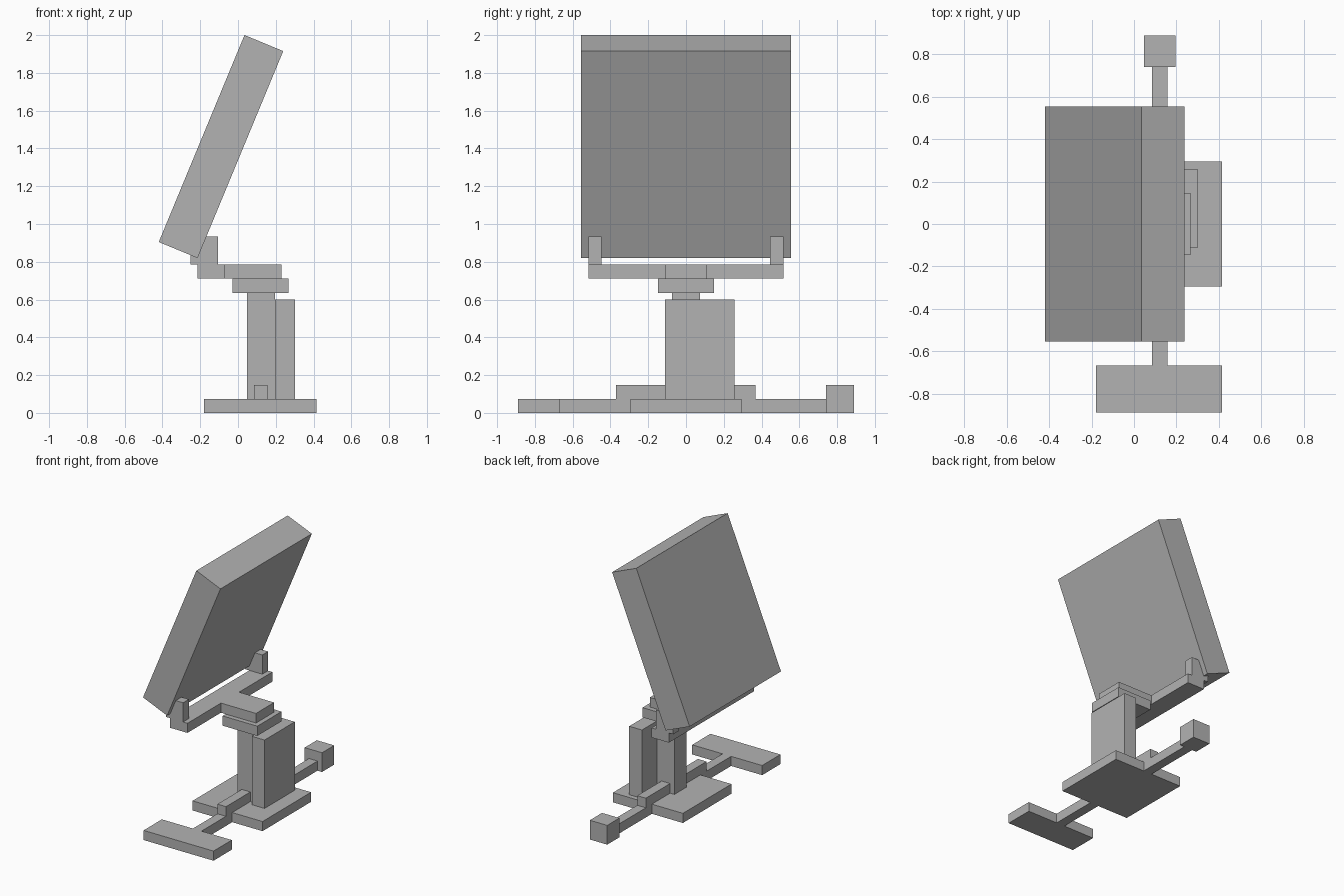
import bpy
import math

# Remove the default cube
cube = bpy.data.objects.get("Cube")
if cube:
    bpy.data.objects.remove(cube, do_unlink=True)

# Single flat grey
GREY = (0.45, 0.45, 0.45, 1.0)
mat = bpy.data.materials.new("plain_grey")
mat.use_nodes = True
mat.diffuse_color = GREY
mat.node_tree.nodes["Principled BSDF"].inputs["Base Color"].default_value = GREY


def box(name, xs, ys, zs):
    """Add a box spanning the given x, y and z ranges."""
    spans = (xs, ys, zs)
    bpy.ops.mesh.primitive_cube_add(size=1, location=[(a + b) / 2 for a, b in spans])
    ob = bpy.context.object
    ob.name = name
    ob.scale = [b - a for a, b in spans]
    bpy.ops.object.transform_apply(location=False, rotation=False, scale=True)
    ob.data.materials.append(mat)
    return ob


# Base: plate, long rail with a raised step, cross foot and end weight
box("base_plate", (-0.18, 0.415), (-0.295, 0.295), (0, 0.074))
box("cross_foot", (-0.18, 0.415), (-0.89, -0.668), (0, 0.074))
box("end_weight", (0.047, 0.195), (0.742, 0.89), (0, 0.148))
for name, ys in (("front_rail", (-0.668, -0.295)), ("back_rail", (0.295, 0.742))):
    box(name, (0.084, 0.157), ys, (0, 0.074))
box("raised_rail", (0.084, 0.157), (-0.37, 0.368), (0.074, 0.148))

# Two upright columns
box("inner_column", (0.047, 0.195), (-0.074, 0.073), (0.074, 0.636))
box("outer_column", (0.195, 0.303), (-0.11, 0.257), (0.074, 0.6))

# Swivel head, arm and crossbar
box("swivel_plate", (-0.028, 0.267), (-0.147, 0.147), (0.636, 0.711))
box("arm", (-0.068, 0.23), (-0.11, 0.11), (0.711, 0.785))
box("crossbar", (-0.215, -0.068), (-0.517, 0.515), (0.711, 0.785))

# Brackets holding the panel
for side, ys in (("right", (-0.517, -0.447)), ("left", (0.445, 0.515))):
    box(side + "_bracket", (-0.252, -0.105), ys, (0.785, 0.933))

# Tilted panel
panel = box("tilted_panel", (-0.111, 0.111), (-0.555, 0.555), (-0.593, 0.593))
panel.location = (-0.09, 0, 1.41)
panel.rotation_euler.y = math.radians(22.5)
